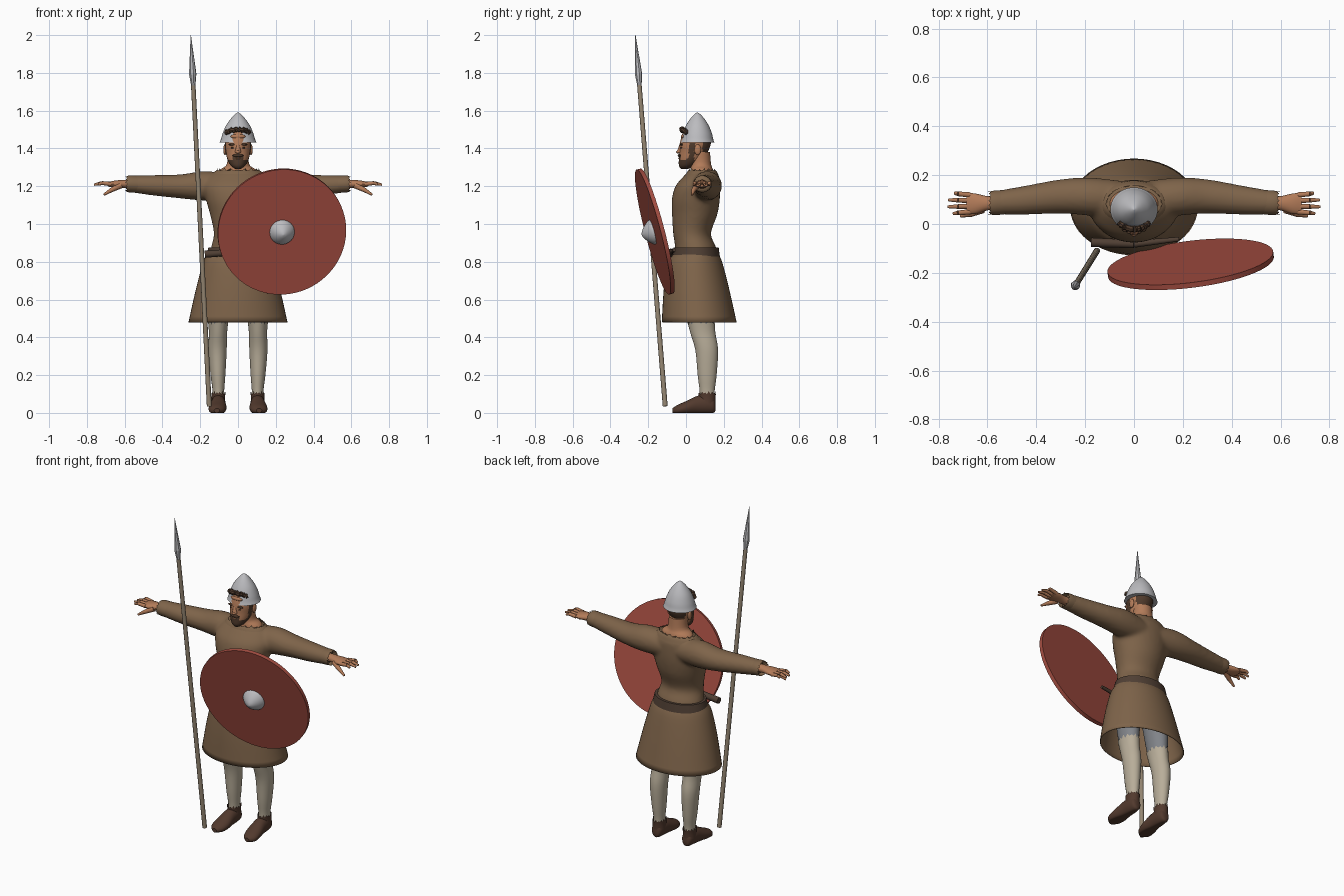
import bpy, bmesh, math
from mathutils import Vector

cube = bpy.data.objects.get("Cube")
if cube:
    bpy.data.objects.remove(cube)


def material(name, r, g, b, rough=0.8):
    m = bpy.data.materials.new(name)
    m.use_nodes = True
    m.diffuse_color = (r, g, b, 1)
    shader = m.node_tree.nodes["Principled BSDF"]
    shader.inputs["Base Color"].default_value = (r, g, b, 1)
    shader.inputs["Roughness"].default_value = rough
    return m


TUNIC = material("brown wool", .21, .127, .068)
RED = material("red paint", .36, .073, .052)
STEEL = material("steel", .5, .5, .52)
STOCKING = material("cream stocking", .48, .42, .32)
SHOE = material("shoe leather", .085, .042, .027)
BELT = material("belt leather", .08, .05, .034)
SKIN = material("skin", .45, .2, .1)
HAIR = material("dark hair", .08, .043, .025)
WOOD = material("weathered wood", .3, .24, .17)
TROUSER = material("grey trousers", .22, .23, .25)


def finish(bm, name, mats, rule=None, angle=40):
    """Turn a bmesh into a smooth-shaded object; rule picks a material per face."""
    bmesh.ops.recalc_face_normals(bm, faces=bm.faces)
    for f in bm.faces:
        f.smooth = True
        if rule:
            f.material_index = rule(f.calc_center_median())
    mesh = bpy.data.meshes.new(name)
    bm.to_mesh(mesh)
    bm.free()
    mesh.set_sharp_from_angle(angle=math.radians(angle))
    for m in mats:
        mesh.materials.append(m)
    ob = bpy.data.objects.new(name, mesh)
    bpy.context.collection.objects.link(ob)
    return ob


def densify(rings, steps):
    """Smooth interpolation between rings."""
    out = []
    for i in range(len(rings) - 1):
        p0, p1 = rings[max(i - 1, 0)], rings[i]
        p2, p3 = rings[i + 1], rings[min(i + 2, len(rings) - 1)]
        for k in range(steps):
            t = k / steps
            out.append([b + t / 2 * (c - a + t * (2 * a - 5 * b + 4 * c - d + t * (3 * (b - c) + d - a)))
                        for a, b, c, d in zip(p0, p1, p2, p3)])
    return out + [list(rings[-1])]


def loft(bm, rings, axis="z", n=32, steps=4, zig=0, caps=True, side=1):
    """Skin ellipses (x, y, z, radius, radius) along an axis; zig makes the last edge ragged."""
    k = "xyz".index(axis)
    u, v = [i for i in range(3) if i != k]
    loops = []
    rings = densify(rings, steps)
    for r, ring in enumerate(rings):
        loop = []
        for j in range(n):
            t = math.tau * j / n
            co = Vector(ring[:3])
            co[u] += ring[3] * math.cos(t)
            co[v] += ring[4] * math.sin(t)
            if r == len(rings) - 1:
                co[k] += zig * (1 if j % 2 else -1) * (.6 + .4 * math.sin(5 * t))
            co.x *= side
            loop.append(bm.verts.new(co))
        loops.append(loop)
    for a, b in zip(loops, loops[1:]):
        for j in range(n):
            bm.faces.new((a[j], a[j - 1], b[j - 1], b[j]))
    if caps:
        bm.faces.new(loops[0])
        bm.faces.new(loops[-1])
    return bm


def lofted(name, mat, rings, rule=None, **kw):
    mats = mat if isinstance(mat, list) else [mat]
    return finish(loft(bmesh.new(), rings, **kw), name, mats, rule)


def rod(bm, a, b, r1, r2, n=12):
    """Tapered rod between two points."""
    a, b = Vector(a), Vector(b)
    d = b - a
    new = bmesh.ops.create_cone(bm, cap_ends=True, segments=n, radius1=r1, radius2=r2, depth=d.length)
    rot = d.to_track_quat("Z", "Y")
    for v in new["verts"]:
        v.co = rot @ v.co + (a + b) / 2
    return bm


def blob(name, mat, loc, size):
    bm = bmesh.new()
    bmesh.ops.create_uvsphere(bm, u_segments=16, v_segments=10, radius=1)
    for v in bm.verts:
        v.co = Vector(c * s for c, s in zip(v.co, size)) + Vector(loc)
    return finish(bm, name, [mat], angle=80)


# Tunic body and sleeves, fused into one soft surface
bm = loft(bmesh.new(), [
    (0, .055, .82, .155, .115), (0, .05, .88, .142, .108), (0, .032, .95, .128, .1),
    (0, .046, 1.05, .148, .12), (0, .052, 1.13, .17, .127), (0, .062, 1.2, .18, .118),
    (0, .08, 1.25, .155, .095), (0, .085, 1.28, .115, .07)])
for side in (1, -1):
    loft(bm, [(.04, .1, 1.195, .075, .07), (.18, .112, 1.202, .078, .078), (.3, .113, 1.199, .07, .064),
              (.45, .097, 1.205, .059, .054), (.57, .087, 1.212, .048, .044)], axis="x", side=side)
body = finish(bm, "tunic_body", [TUNIC])
remesh = body.modifiers.new("fuse", "REMESH")
remesh.mode = "VOXEL"
remesh.voxel_size = .011
remesh.use_smooth_shade = True
soften = body.modifiers.new("soften", "SMOOTH")
soften.factor = .5
soften.iterations = 5

# Flared skirt with open hem, belt, ragged collar
skirt = lofted("tunic_skirt", TUNIC, [
    (0, .07, .48, .262, .198), (0, .056, .65, .224, .174), (0, .048, .79, .187, .146),
    (0, .053, .84, .165, .12), (0, .053, .87, .15, .11)], n=48, caps=False)
skirt.modifiers.new("thickness", "SOLIDIFY").thickness = .004
lofted("belt", BELT, [(0, .054, .822, .17, .126), (0, .054, .876, .157, .119)], n=48, steps=1)
lofted("collar", TUNIC, [(0, .083, 1.25, .15, .092), (0, .085, 1.274, .128, .08), (0, .085, 1.285, .112, .071)],
       n=36, zig=.012, caps=False)
bm = rod(bmesh.new(), (-.175, -.075, .84), (.0, -.082, .853), .019, .017)
rod(bm, (0, -.082, .853), (.185, -.062, .862), .015, .009)
finish(bm, "belt_knife", [BELT])

# Neck and head, with beard and back hair by region
lofted("neck", SKIN, [(0, .085, 1.25, .115, .068), (0, .083, 1.288, .093, .06), (0, .078, 1.315, .06, .055),
                      (0, .072, 1.38, .055, .055)])


def hair_rule(c):
    cheek = 1.343 + .7 * max(0, c.y)
    if abs(c.x) < .028 and c.y < 0:
        cheek = 1.365
    beard = c.y < .04 and c.z < cheek
    sideburn = .015 < c.y < .045 and c.z < 1.43
    nape = c.y > .088 and c.z > 1.35
    return int(beard or sideburn or nape)


lofted("head", [SKIN, HAIR], [
    (0, -.008, 1.29, .012, .016), (0, .005, 1.308, .037, .042), (0, .025, 1.34, .055, .063),
    (0, .04, 1.38, .065, .074), (0, .05, 1.43, .07, .082), (0, .055, 1.5, .058, .068)],
    rule=hair_rule, n=48, steps=6)
finish(rod(bmesh.new(), (0, -.032, 1.378), (0, -.026, 1.425), .017, .007), "nose", [SKIN])
blob("nose_tip", SKIN, (0, -.04, 1.381), (.011, .012, .009))
blob("moustache", HAIR, (0, -.034, 1.363), (.03, .01, .008))
blob("lower_lip", SKIN, (0, -.034, 1.348), (.014, .008, .004))
for side, label in ((1, "left"), (-1, "right")):
    blob(label + "_ear", SKIN, (side * .069, .062, 1.393), (.009, .018, .028))
    blob(label + "_eye", HAIR, (side * .027, -.024, 1.404), (.011, .006, .005))
    blob(label + "_brow", HAIR, (side * .03, -.024, 1.421), (.021, .008, .006))

# Conical helmet with flared rim, fringe poking out beneath the brow
lofted("helmet", STEEL, [
    (0, .06, 1.432, .097, .09), (0, .06, 1.45, .09, .084), (0, .06, 1.48, .081, .077),
    (0, .06, 1.52, .064, .061), (0, .06, 1.555, .04, .039), (0, .06, 1.58, .017, .017),
    (0, .06, 1.59, .003, .003)], n=40)
bm = bmesh.new()
path = []
for i in range(11):
    t = math.radians(-50 + 10 * i)
    path.append((.08 * math.sin(t), .06 - .081 * math.cos(t), 1.488 + .012 * math.cos(2 * t) + .005 * math.sin(4 * i)))
for a, b in zip(path, path[1:]):
    rod(bm, a, b, .015, .011, n=8)
finish(bm, "fringe", [HAIR])
blob("forehead", SKIN, (0, -.013, 1.463), (.04, .014, .013))

# Limbs
for side, label in ((1, "left"), (-1, "right")):
    lofted(label + "_cuff", TUNIC, [(.53, .089, 1.21, .05, .045), (.57, .087, 1.212, .05, .045),
                                    (.59, .086, 1.212, .047, .042)], axis="x", zig=.008, caps=False, side=side)
    # Hand: palm, four spread fingers, lowered thumb
    bm = loft(bmesh.new(), [(.55, .086, 1.21, .028, .025), (.6, .085, 1.212, .029, .022),
                            (.65, .083, 1.211, .042, .019), (.685, .084, 1.21, .043, .013)],
              axis="x", n=20, side=side)
    for i, tip in enumerate((.74, .762, .76, .735)):
        y = .05 + .023 * i
        knuckle = (side * .72, y + .003 * (i - 1.5), 1.217)
        rod(bm, (side * .672, y, 1.211), knuckle, .0115, .01, n=10)
        rod(bm, knuckle, (side * tip, y + .005 * (i - 1.5), 1.208), .01, .006, n=10)
    rod(bm, (side * .62, .06, 1.205), (side * .67, .04, 1.18), .017, .012, n=10)
    rod(bm, (side * .668, .041, 1.181), (side * .71, .032, 1.155), .012, .006, n=10)
    finish(bm, label + "_hand", [SKIN])
    # Leg: ragged stocking over trousers
    lofted(label + "_stocking", STOCKING, [
        (.104, .112, .06, .03, .038), (.104, .112, .12, .031, .04), (.106, .112, .2, .039, .05),
        (.108, .11, .33, .048, .06), (.106, .09, .42, .048, .066), (.105, .08, .48, .053, .072)],
        zig=.015, caps=False, side=side)
    lofted(label + "_trouser_leg", TROUSER, [
        (.105, .09, .41, .043, .06), (.105, .08, .48, .049, .068), (.1, .068, .65, .066, .082),
        (.085, .055, .84, .07, .088)], side=side)
    # Shoe: flat-soled foot and ragged ankle collar
    bm = loft(bmesh.new(), [
        (.104, .155, .03, .014, .02), (.104, .145, .04, .029, .04), (.104, .11, .046, .037, .05),
        (.105, .06, .042, .04, .048), (.108, 0, .026, .047, .036), (.112, -.045, .016, .04, .026),
        (.112, -.072, .012, .014, .012)], axis="y", side=side)
    for v in bm.verts:
        v.co.z = max(v.co.z, 0)
    loft(bm, [(.104, .112, .05, .037, .043), (.104, .112, .08, .036, .044), (.104, .112, .105, .037, .047)],
         zig=.012, caps=False, side=side)
    finish(bm, label + "_shoe", [SHOE])

# Tilted round shield with a steel boss
centre, normal = Vector((.232, -.165, .96)), Vector((.125, -1, -.26)).normalized()
finish(rod(bmesh.new(), centre - normal * .011, centre + normal * .011, .342, .342, n=72), "shield_board", [RED])
boss = lofted("shield_boss", STEEL, [
    (0, 0, 0, .066, .066), (0, 0, .012, .064, .064), (0, 0, .036, .044, .044),
    (0, 0, .055, .02, .02), (0, 0, .062, .003, .003)])
boss.location = centre + normal * .01
boss.rotation_euler = normal.to_track_quat("Z", "Y").to_euler()

# Spear leaning outward
foot, tip = Vector((-.152, -.11, .035)), Vector((-.25, -.268, 2))
neck = foot.lerp(tip, .865)
wide = foot.lerp(tip, .895)
finish(rod(bmesh.new(), foot, neck, .013, .012), "spear_shaft", [WOOD])
bm = rod(bmesh.new(), neck, wide, .012, .02, n=8)
rod(bm, wide, tip, .02, .001, n=8)
finish(bm, "spear_head", [STEEL], angle=25)
